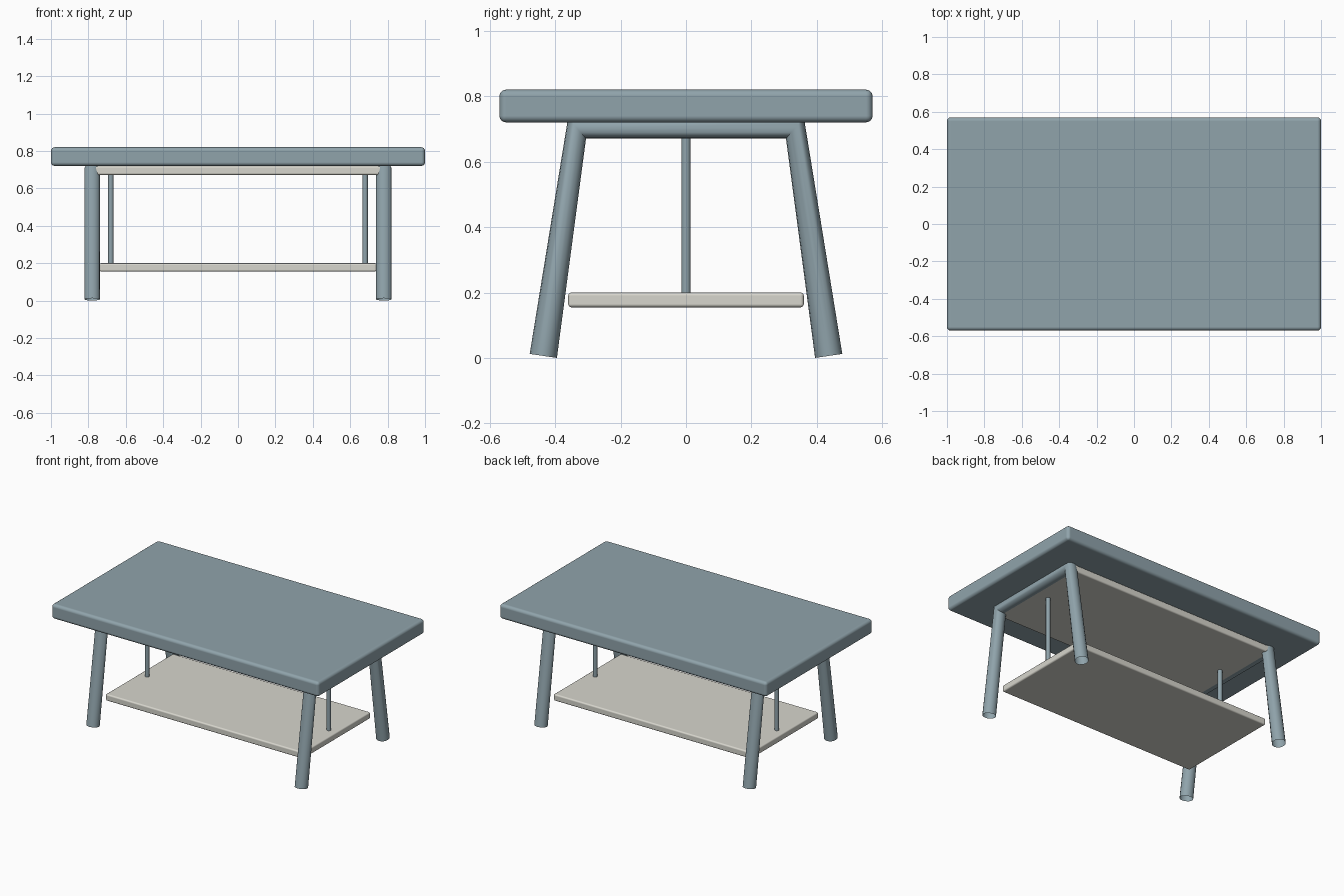
import bpy

cube = bpy.data.objects.get("Cube")
if cube:
    bpy.data.objects.remove(cube, do_unlink=True)


def make_material(name, colour):
    mat = bpy.data.materials.new(name)
    mat.use_nodes = True
    mat.diffuse_color = (*colour, 1)
    bsdf = next(n for n in mat.node_tree.nodes if n.type == "BSDF_PRINCIPLED")
    bsdf.inputs["Base Color"].default_value = (*colour, 1)
    return mat


slate = make_material("slate blue", (0.28, 0.37, 0.41))
cream = make_material("warm cream", (0.68, 0.67, 0.61))


def finish(obj, name, mat):
    obj.name = name
    obj.data.materials.clear()
    obj.data.materials.append(mat)
    bpy.ops.object.select_all(action="DESELECT")
    obj.select_set(True)
    bpy.context.view_layer.objects.active = obj


def board(name, width, depth, bottom, top, rounding, mat):
    """Flat board with rounded edges."""
    bpy.ops.mesh.primitive_cube_add(size=1, location=(0, 0, (bottom + top) / 2))
    obj = bpy.context.object
    obj.scale = (width, depth, top - bottom)
    bpy.ops.object.transform_apply(location=False, rotation=False, scale=True)
    finish(obj, name, mat)
    bpy.ops.object.shade_smooth()
    bevel = obj.modifiers.new("rounded edges", "BEVEL")
    bevel.width = rounding
    bevel.segments = 4
    bevel.harden_normals = True


def leg_frame(name, x):
    """Two splayed legs and the rail joining them, bent from one open tube."""
    curve = bpy.data.curves.new(name, "CURVE")
    curve.dimensions = "3D"
    curve.bevel_depth = 0.042
    curve.bevel_resolution = 6
    path = [(-0.436, 0.0065), (-0.333, 0.702), (0.333, 0.702), (0.436, 0.0065)]
    spline = curve.splines.new("POLY")
    spline.points.add(len(path) - 1)
    for point, (y, z) in zip(spline.points, path):
        point.co = (x, y, z, 1)
    obj = bpy.data.objects.new(name, curve)
    bpy.context.collection.objects.link(obj)
    finish(obj, name, slate)
    bpy.ops.object.convert(target="MESH")
    bpy.ops.object.shade_smooth_by_angle()


def post(name, x):
    """Thin rod that hangs the shelf from the panel."""
    bottom, top = 0.19, 0.69
    bpy.ops.mesh.primitive_cylinder_add(
        vertices=24, radius=0.014, depth=top - bottom, location=(x, 0, (bottom + top) / 2))
    finish(bpy.context.object, name, slate)
    bpy.ops.object.shade_smooth_by_angle()


# Boards
board("tabletop", 2.0, 1.14, 0.72, 0.82, 0.02, slate)
board("under_panel", 1.56, 0.72, 0.672, 0.719, 0.01, cream)
board("shelf", 1.48, 0.72, 0.155, 0.2, 0.01, cream)

# Legs and hanging rods on both sides
for side, sign in (("left", 1), ("right", -1)):
    leg_frame(side + "_leg_frame", sign * 0.78)
    post(side + "_shelf_post", sign * 0.68)
